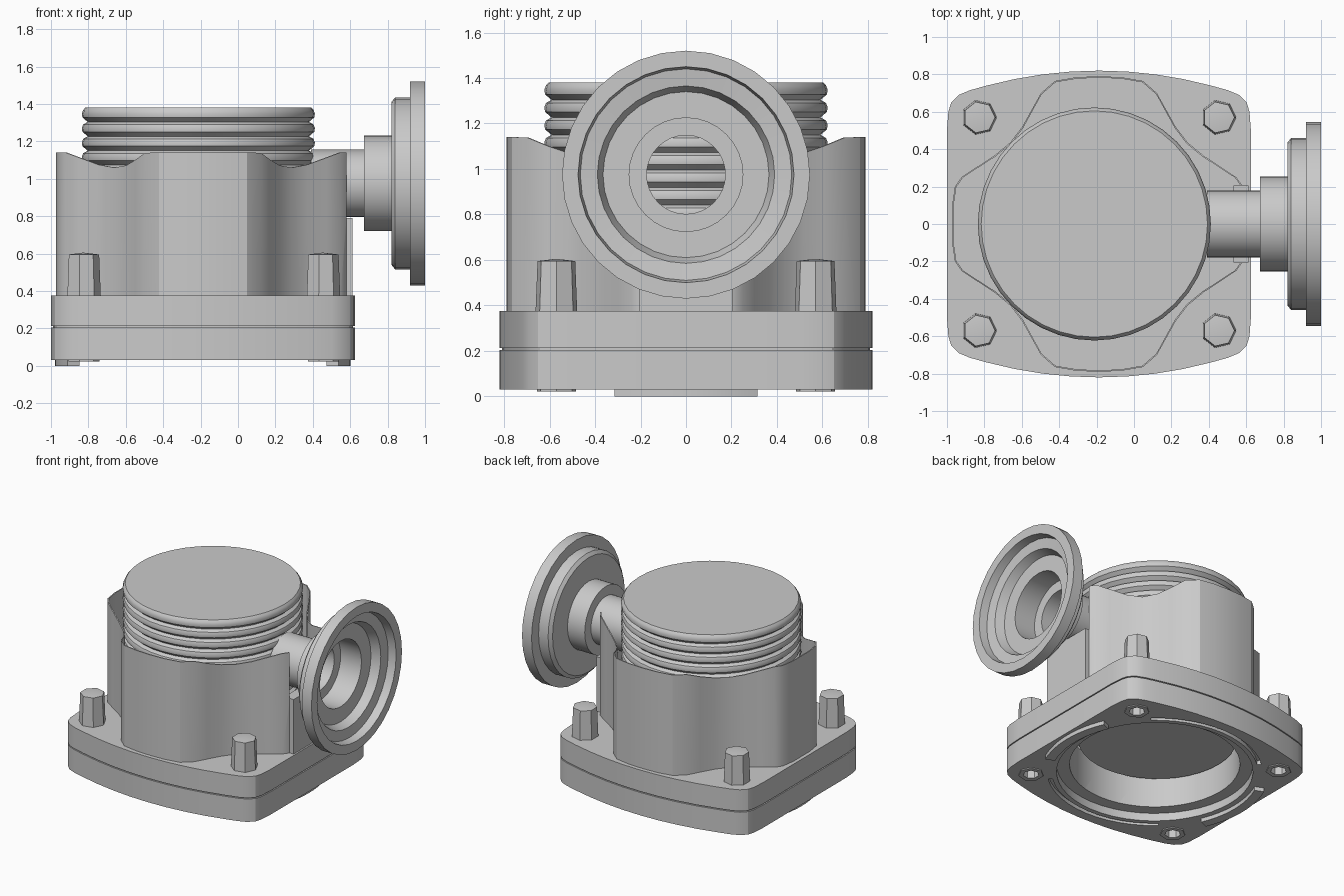
import bpy, bmesh, math
from mathutils import Matrix

if "Cube" in bpy.data.objects:
    bpy.data.objects.remove(bpy.data.objects["Cube"])

CX = -0.1875                    # centre of the body in x
BOLTS = [(sx * 0.64, sy * 0.57) for sx in (-1, 1) for sy in (-1, 1)]

metal = bpy.data.materials.new("grey_metal")
metal.diffuse_color = (0.59, 0.59, 0.59, 1)
metal.use_nodes = True
metal.node_tree.nodes["Principled BSDF"].inputs["Base Color"].default_value = metal.diffuse_color


def finish(name, bm, matrix=None, angle=28):
    bmesh.ops.recalc_face_normals(bm, faces=bm.faces[:])
    mesh = bpy.data.meshes.new(name)
    bm.to_mesh(mesh)
    bm.free()
    mesh.transform(matrix if matrix else Matrix.Translation((CX, 0, 0)))
    mesh.materials.append(metal)
    ob = bpy.data.objects.new(name, mesh)
    bpy.context.collection.objects.link(ob)
    smooth(ob, angle)
    return ob


def smooth(ob, angle=28):
    bpy.ops.object.select_all(action='DESELECT')
    ob.select_set(True)
    bpy.context.view_layer.objects.active = ob
    bpy.ops.object.shade_smooth_by_angle(angle=math.radians(angle))


def lathe(name, profile, n, matrix=None, closed=False, angle=28):
    """Spin (radius, height) points about z."""
    bm = bmesh.new()
    rings = []
    for r, z in profile:
        if r == 0:
            rings.append([bm.verts.new((0, 0, z))] * n)
        else:
            rings.append([bm.verts.new((r * math.cos(2 * math.pi * i / n),
                                        r * math.sin(2 * math.pi * i / n), z)) for i in range(n)])
    pairs = list(zip(rings, rings[1:]))
    if closed:
        pairs.append((rings[-1], rings[0]))
    for a, b in pairs:
        for i in range(n):
            j = (i + 1) % n
            bm.faces.new(list(dict.fromkeys((a[i], a[j], b[j], b[i]))))
    return finish(name, bm, matrix, angle)


def prism(name, pts, z0, z1):
    bm = bmesh.new()
    lo = [bm.verts.new((x, y, z0)) for x, y in pts]
    hi = [bm.verts.new((x, y, z1)) for x, y in pts]
    bm.faces.new(lo)
    bm.faces.new(hi)
    for i in range(len(pts)):
        j = (i + 1) % len(pts)
        bm.faces.new((lo[i], lo[j], hi[j], hi[i]))
    return finish(name, bm)


def full_outline(quarter):
    """Mirror a quarter outline running from the y axis to the x axis."""
    half = quarter + [(x, -y) for x, y in reversed(quarter[:-1])]
    return half + [(-x, y) for x, y in reversed(half[1:-1])]


def arc(mid, spread, r0, r1, n=12):
    angs = [math.radians(mid - spread + 2 * spread * i / n) for i in range(n + 1)]
    return ([(r0 * math.cos(a), r0 * math.sin(a)) for a in angs]
            + [(r1 * math.cos(a), r1 * math.sin(a)) for a in reversed(angs)])


def cylinder(name, r, z0, z1, n=48, x=0, y=0):
    return lathe(name, [(0, z0), (r, z0), (r, z1), (0, z1)], n, Matrix.Translation((CX + x, y, 0)))


def cut(ob, cutter):
    mod = ob.modifiers.new("cut", 'BOOLEAN')
    mod.operation = 'DIFFERENCE'
    mod.solver = 'EXACT'
    mod.object = cutter
    bpy.ops.object.select_all(action='DESELECT')
    ob.select_set(True)
    bpy.context.view_layer.objects.active = ob
    bpy.ops.object.modifier_apply(modifier=mod.name)
    bpy.data.objects.remove(cutter, do_unlink=True)


# Two bulged square plates with a thin gasket between them
plate = full_outline([(0, 0.82), (0.15, 0.815), (0.3, 0.8), (0.45, 0.775), (0.6, 0.74), (0.69, 0.715),
                      (0.75, 0.69), (0.79, 0.65), (0.805, 0.6), (0.8125, 0.5), (0.8125, 0)])
lower = prism("lower_plate", plate, 0.03, 0.204)
upper = prism("upper_plate", plate, 0.212, 0.375)
gasket = prism("gasket", [(x * 0.988, y * 0.988) for x, y in plate], 0.2, 0.216)

# Central opening, bolt holes and curved grooves on the underside
for part in (lower, upper, gasket):
    cut(part, cylinder("bore", 0.59, -0.1, 0.6))
cut(lower, cylinder("counterbore", 0.68, -0.1, 0.09))
for x, y in BOLTS:
    cut(lower, cylinder("bolt_hole", 0.088, -0.1, 0.12, 7, x, y))
for mid in (90, 270):
    cut(lower, prism("groove", arc(mid, 42, 0.715, 0.745), -0.1, 0.06))
for part in (lower, upper, gasket):
    smooth(part)

# Raised curved feet at left and right
for side, mid in (("right", 0), ("left", 180)):
    prism(side + "_foot", arc(mid, 23.5, 0.72, 0.79), 0, 0.04)

# Thin housing wall, scooped around the bolts, its rim dipping at the scoops
wall = full_outline([(0, 0.79), (0.12, 0.785), (0.235, 0.765), (0.31, 0.70), (0.36, 0.61), (0.41, 0.52),
                     (0.475, 0.435), (0.56, 0.365), (0.66, 0.30), (0.735, 0.25), (0.77, 0.20),
                     (0.785, 0.1), (0.785, 0)])
bm = bmesh.new()
loops = [[], [], [], []]
for x, y in wall:
    r = math.hypot(x, y)
    k = 1 - 0.008 / r
    top = min(1.14, 1.06 + (r - 0.645) * 0.65)
    for loop, co in zip(loops, ((x, y, 0.37), (x, y, top), (x * k, y * k, top), (x * k, y * k, 0.37))):
        loop.append(bm.verts.new(co))
for a, b in zip(loops, loops[1:] + loops[:1]):
    for i in range(len(wall)):
        j = (i + 1) % len(wall)
        bm.faces.new((a[i], a[j], b[j], b[i]))
housing = finish("housing", bm)

# Slot for the side pipe and the pad below it
cut(housing, prism("slot", [(0.5, -0.205), (0.9, -0.205), (0.9, 0.205), (0.5, 0.205)], 0.79, 1.3))
smooth(housing)
prism("pipe_pad", [(0.72, -0.205), (0.80, -0.205), (0.80, 0.205), (0.72, 0.205)], 0.37, 0.79)

# Ribbed cylinder inside the housing, ending in a plug within the plates
ribs = [(0, 1.38), (0.605, 1.38)]
for i in range(12):
    zc = 1.342 - 0.077 * i
    ribs += [(0.616, zc + 0.025), (0.623, zc + 0.006), (0.62, zc - 0.014), (0.592, zc - 0.038)]
ribs += [(0.592, 0.38), (0.55, 0.37), (0.55, 0.3), (0, 0.3)]
lathe("ribbed_cylinder", ribs, 40, Matrix.Translation((-0.212, 0, 0)), angle=35)

# Side pipe with hub and cupped flange, spun about the x axis
flange = [(0.18, 0.39), (0.18, 0.675), (0.255, 0.675), (0.255, 0.82), (0.435, 0.82), (0.46, 0.84),
          (0.46, 0.92), (0.545, 0.92), (0.545, 1.0), (0.475, 1.0), (0.465, 0.94), (0.39, 0.93),
          (0.365, 0.865), (0.25, 0.865), (0.25, 0.69), (0.173, 0.69), (0.173, 0.39)]
lathe("side_pipe_flange", flange, 32, closed=True,
      matrix=Matrix.Translation((0, 0, 0.975)) @ Matrix.Rotation(math.radians(90), 4, 'Y'))

# Faceted corner bolts with a socket underneath
for i, (x, y) in enumerate(BOLTS):
    lathe(f"bolt_{i + 1}", [(0, 0.605), (0.085, 0.595), (0.094, 0.37), (0.088, 0.36),
                            (0.088, 0.022), (0.055, 0.022), (0.055, 0.1), (0, 0.1)], 7,
          Matrix.Translation((CX + x, y, 0)), angle=20)
